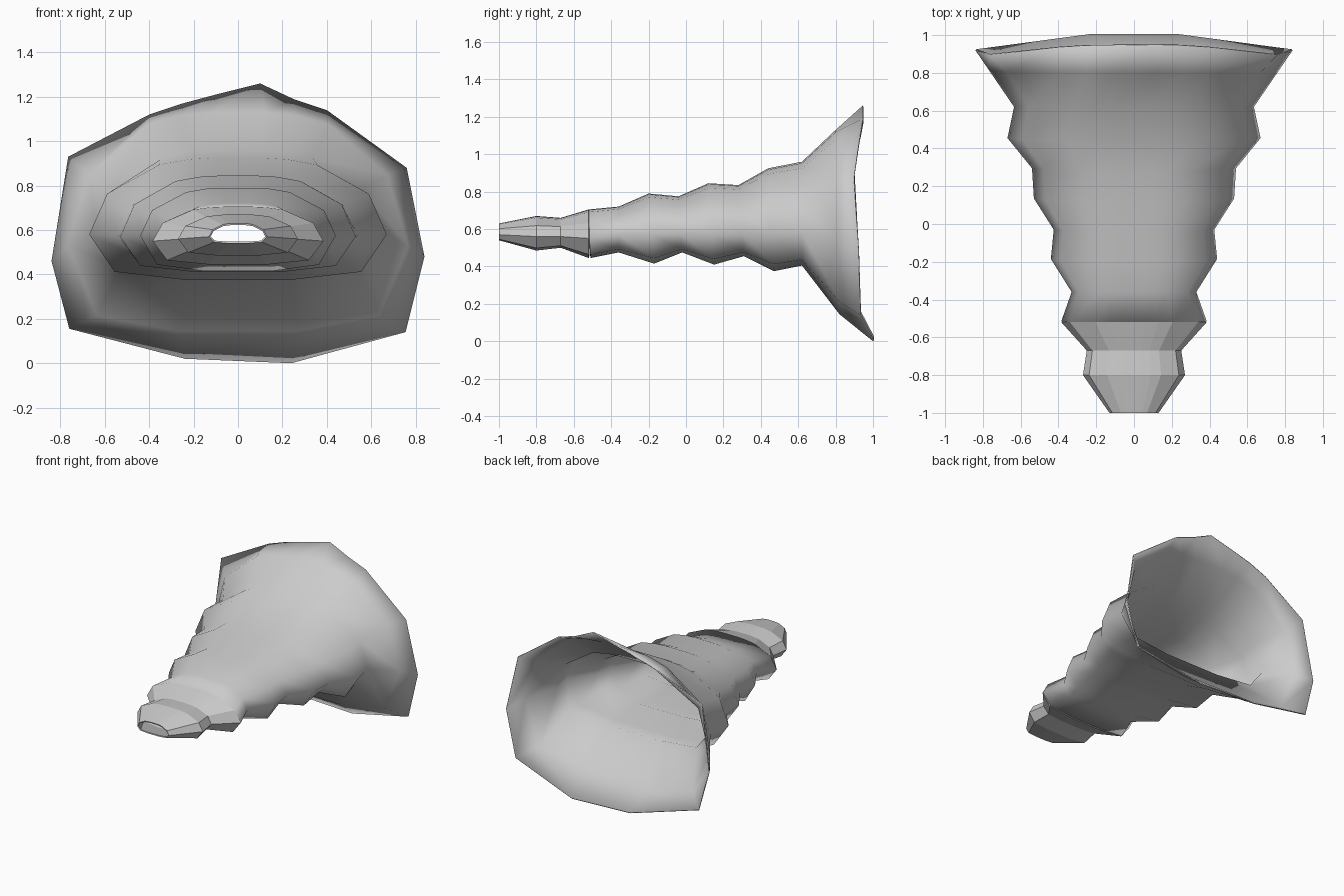
import bpy
import bmesh

# Half cross-section, top to bottom, as fractions of half width and height
SECTION = [(.16, 1), (.33, .98), (.53, .91), (.88, .53), (1, 0), (.83, -.82), (.35, -1)]

# Rings: y at top, y at bottom, half width, z top, z at widest point, z bottom
TIP = [
    (-1.00, -1.00, .13, .63, .57, .54),
    (-.80, -.80, .27, .67, .56, .485),
    (-.67, -.67, .25, .66, .56, .50),
    (-.52, -.52, .385, .705, .55, .445),
]
BODY = [
    (-.52, -.51, .385, .705, .55, .445),
    (-.36, -.36, .33, .72, .57, .475),
    (-.20, -.17, .44, .79, .575, .415),
    (-.04, -.02, .425, .775, .575, .475),
    (.12, .15, .53, .845, .57, .41),
    (.28, .31, .54, .835, .575, .455),
    (.44, .47, .67, .925, .58, .375),
    (.62, .62, .635, .96, .58, .405),
    (.80, .82, .765, 1.13, .53, .145),
]
# Irregular flared mouth, clockwise from the top as seen from the front
MOUTH = [
    (.10, .945, 1.26), (.25, .945, 1.19), (.40, .935, 1.14), (.76, .895, .88),
    (.84, .92, .48), (.755, .93, .14), (.24, 1.0, 0),
    (-.24, 1.0, .02), (-.76, .93, .155), (-.84, .92, .46), (-.765, .895, .93),
    (-.40, .935, 1.12), (-.25, .945, 1.17), (-.10, .945, 1.21),
]


def ring(y_top, y_bot, w, top, mid, bot):
    half = []
    for fx, fz in SECTION:
        z = mid + fz * ((top - mid) if fz > 0 else (mid - bot))
        half.append((fx * w, y_top + (y_bot - y_top) * (1 - fz) / 2, z))
    return half + [(-x, y, z) for x, y, z in reversed(half)]


def loft(name, rings, smooth):
    bm = bmesh.new()
    loops = [[bm.verts.new(p) for p in r] for r in rings]
    n = len(loops[0])
    for a, b in zip(loops, loops[1:]):
        for i in range(n):
            j = (i + 1) % n
            f = bm.faces.new((a[i], a[j], b[j], b[i]))
            f.smooth = smooth
    mesh = bpy.data.meshes.new(name)
    bm.to_mesh(mesh)
    bm.free()
    obj = bpy.data.objects.new(name, mesh)
    bpy.context.collection.objects.link(obj)
    # Thin inner wall
    mod = obj.modifiers.new("wall", 'SOLIDIFY')
    mod.thickness = .008
    mod.offset = -1
    return obj


# Faceted narrow tip
loft("tip", [ring(*r) for r in TIP], False)
# Soft rippled tube opening into the mouth
loft("rippled_tube", [ring(*r) for r in BODY] + [MOUTH], True)
